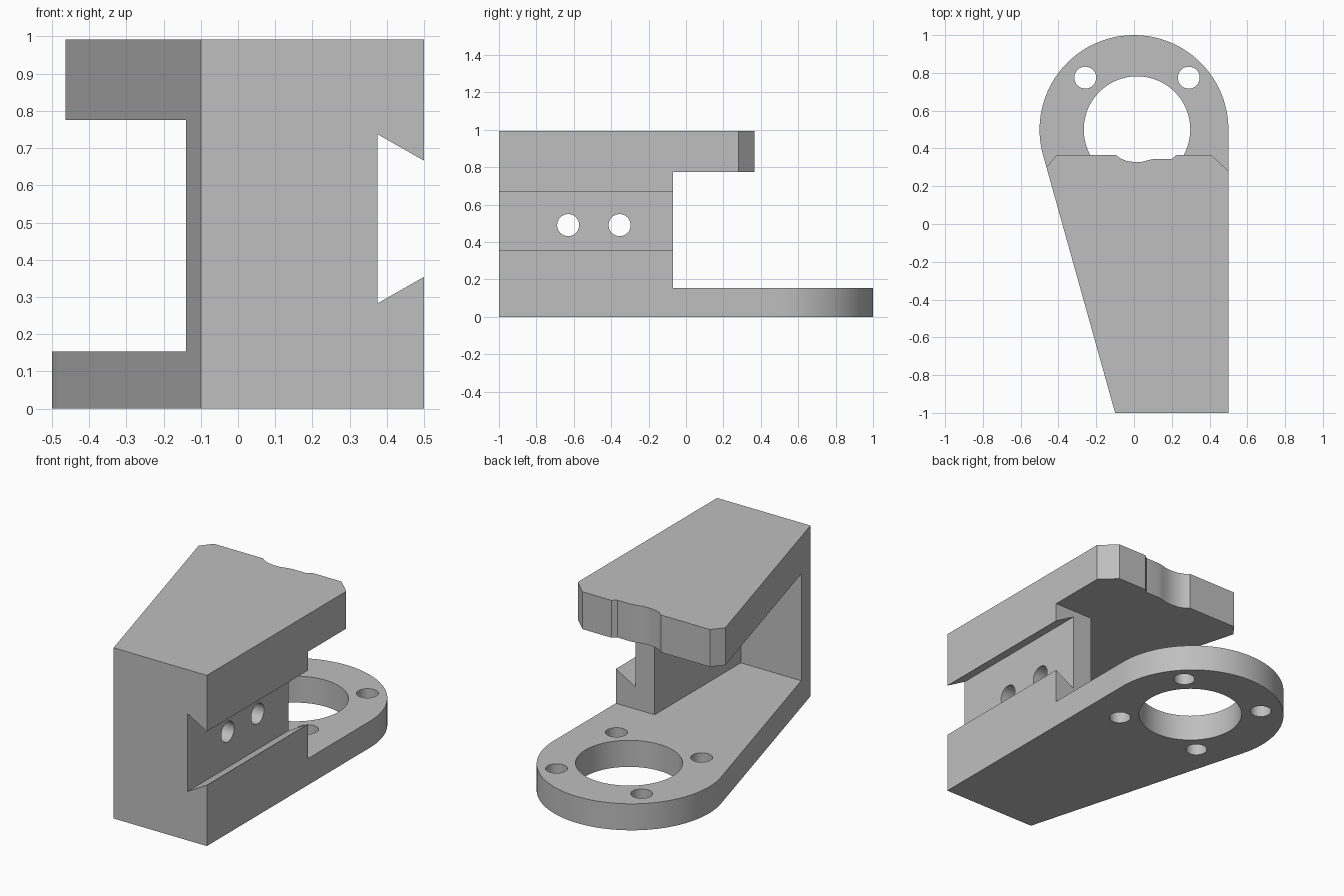
import bpy
import bmesh
from math import sin, cos, atan2, asin, hypot, pi, radians
from mathutils import Matrix, Vector

if "Cube" in bpy.data.objects:
    bpy.data.objects.remove(bpy.data.objects["Cube"], do_unlink=True)

grey = bpy.data.materials.new("plain grey")
grey.use_nodes = True
GREY = (0.52, 0.52, 0.52, 1)
grey.diffuse_color = GREY
grey.node_tree.nodes["Principled BSDF"].inputs["Base Color"].default_value = GREY

# Maps a drawn profile (u, v) and extrusion depth w to x, y, z
AXES = {
    "z": Matrix(((1, 0, 0), (0, 1, 0), (0, 0, 1))),
    "y": Matrix(((1, 0, 0), (0, 0, 1), (0, 1, 0))),
    "x": Matrix(((0, 0, 1), (1, 0, 0), (0, 1, 0))),
}


def prism(name, profile, low, high, axis="z"):
    """Extrude a closed profile along an axis."""
    bm = bmesh.new()
    verts = [bm.verts.new(AXES[axis] @ Vector((u, v, low))) for u, v in profile]
    face = bm.faces.new(verts)
    top = bmesh.ops.extrude_face_region(bm, geom=[face])["geom"]
    shift = AXES[axis] @ Vector((0, 0, high - low))
    bmesh.ops.translate(bm, vec=shift, verts=[g for g in top if isinstance(g, bmesh.types.BMVert)])
    bmesh.ops.recalc_face_normals(bm, faces=bm.faces)
    mesh = bpy.data.meshes.new(name)
    bm.to_mesh(mesh)
    bm.free()
    mesh.materials.append(grey)
    obj = bpy.data.objects.new(name, mesh)
    bpy.context.collection.objects.link(obj)
    return obj


def arc(cx, cy, r, start, end, steps):
    return [(cx + r * cos(start + (end - start) * i / steps),
             cy + r * sin(start + (end - start) * i / steps)) for i in range(steps + 1)]


def circle(cx, cy, r, steps=48):
    return arc(cx, cy, r, 0, 2 * pi, steps)[:-1]


def cut(body, cutter):
    """Subtract a cutter from the body and discard it."""
    cutter.hide_render = True
    mod = body.modifiers.new("cut", "BOOLEAN")
    mod.operation = "DIFFERENCE"
    mod.solver = "EXACT"
    mod.object = cutter
    bpy.context.view_layer.objects.active = body
    bpy.ops.object.modifier_apply(modifier=mod.name)
    bpy.data.objects.remove(cutter, do_unlink=True)


HEIGHT, BASE, ROOF = 0.992, 0.154, 0.775
RING_Y, RING_R = 0.5, 0.5

# Bracket body: rounded back end, straight left side, tapering right side
corner = (-0.1, -1)
lean = asin(RING_R / hypot(corner[0], RING_Y + 1)) - atan2(-corner[0], RING_Y + 1)
outline = [corner, (0.5, -1)] + arc(0, RING_Y, RING_R, 0, pi + lean, 64)
body = prism("bracket_body", outline, 0, HEIGHT)

# Side pocket and open space above the base plate
cut(body, prism("pocket_cutter",
                [(-1, -0.86), (0.25, -0.86), (0.25, -0.07), (1, -0.07), (1, 1.5), (-1, 1.5)],
                BASE, ROOF))

# Top plate back edge: chamfered corners and a shallow scalloped recess
scallop = [(-0.095, 0.365), (-0.07, 0.346), (-0.04, 0.334), (0, 0.328), (0.04, 0.329),
           (0.08, 0.339), (0.11, 0.345), (0.2, 0.345), (0.225, 0.365)]
back_edge = [(-0.7, 0.01), (-0.41, 0.365)] + scallop + [(0.41, 0.365), (0.7, 0.091)]
cut(body, prism("top_plate_cutter", back_edge + [(0.7, 1.5), (-0.7, 1.5)], 0.5, 1.2))

# Dovetail slot along the left side
cut(body, prism("dovetail_cutter",
                [(0.375, 0.283), (0.5, 0.354), (0.6, 0.411), (0.6, 0.609), (0.5, 0.666), (0.375, 0.737)],
                -1.2, 0.1, "y"))

# Screw holes through the slot wall
for y in (-0.63, -0.355):
    cut(body, prism("slot_hole_cutter", circle(y, 0.49, 0.059, 32), 0.1, 0.45, "x"))

# Large opening and four mounting holes in the base plate
cut(body, prism("ring_cutter", circle(0.016, RING_Y, 0.282, 64), -0.1, 0.3))
for side in (-1, 1):
    for end in (-1, 1):
        hole = circle(0.016 + side * 0.274, RING_Y + end * 0.275, 0.058, 32)
        cut(body, prism("mount_hole_cutter", hole, -0.1, 0.3))

# Smooth the round walls, keep the machined edges sharp
bpy.ops.object.select_all(action="DESELECT")
body.select_set(True)
bpy.context.view_layer.objects.active = body
bpy.ops.object.shade_smooth_by_angle(angle=radians(25))
